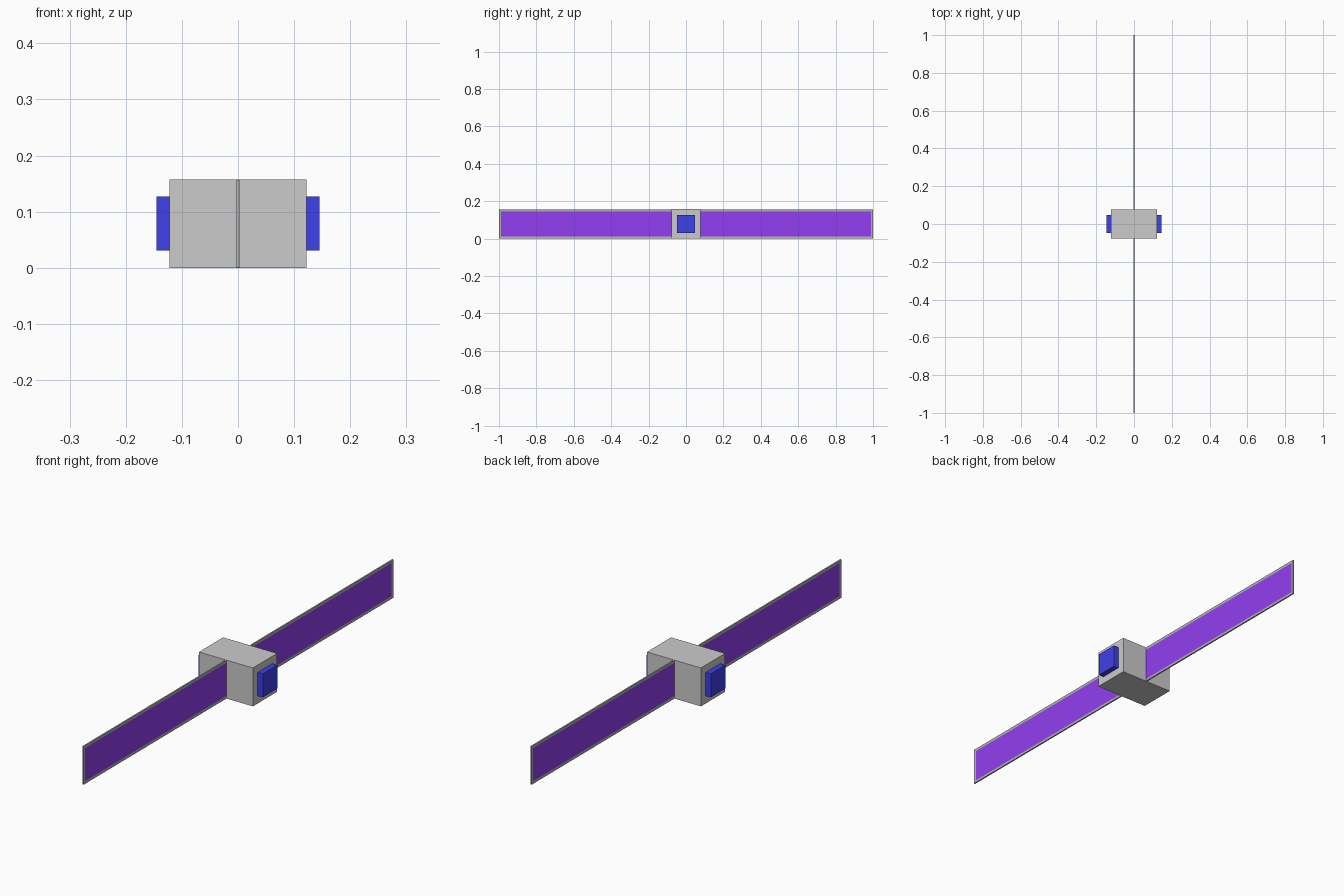
import bpy, bmesh

if "Cube" in bpy.data.objects:
    bpy.data.objects.remove(bpy.data.objects["Cube"])


def material(name, rgb):
    m = bpy.data.materials.new(name)
    m.diffuse_color = (*rgb, 1)
    m.use_nodes = True
    m.node_tree.nodes["Principled BSDF"].inputs["Base Color"].default_value = m.diffuse_color
    return m


def box(name, lo, hi, mats=(), inset=None):
    """Box between two corners; inset=(margin, depth) recesses both x faces in the second material."""
    bm = bmesh.new()
    bmesh.ops.create_cube(bm, size=1)
    for v in bm.verts:
        v.co = [(a + b) / 2 + c * (b - a) for a, b, c in zip(lo, hi, v.co)]
    bm.normal_update()
    if inset:
        sides = [f for f in bm.faces if abs(f.normal.x) > 0.9]
        bmesh.ops.inset_individual(bm, faces=sides, thickness=inset[0])
        for f in sides:
            f.material_index = 1
            shift = -f.normal.normalized() * inset[1]
            bmesh.ops.translate(bm, verts=f.verts, vec=shift)
    mesh = bpy.data.meshes.new(name)
    bm.to_mesh(mesh)
    bm.free()
    for m in mats:
        mesh.materials.append(m)
    obj = bpy.data.objects.new(name, mesh)
    bpy.context.collection.objects.link(obj)
    return obj


frame_grey = material("frame_grey", (0.45, 0.45, 0.47))
cell_purple = material("cell_purple", (0.29, 0.05, 0.88))
port_blue = material("port_blue", (0.05, 0.05, 0.82))

# Central body
box("body", (-0.122, -0.078, 0), (0.122, 0.078, 0.157))

# Mirrored end blocks and long framed solar panels
for s, end, wing in ((1, "right", "back"), (-1, "left", "front")):
    x0, x1 = sorted((s * 0.12, s * 0.145))
    box(f"{end}_end_block", (x0, -0.047, 0.031), (x1, 0.047, 0.127), [port_blue])
    y0, y1 = sorted((s * 0.063, s * 1.0))
    box(f"{wing}_solar_panel", (-0.003, y0, 0.0005), (0.003, y1, 0.1565),
        [frame_grey, cell_purple], inset=(0.015, 0.001))
